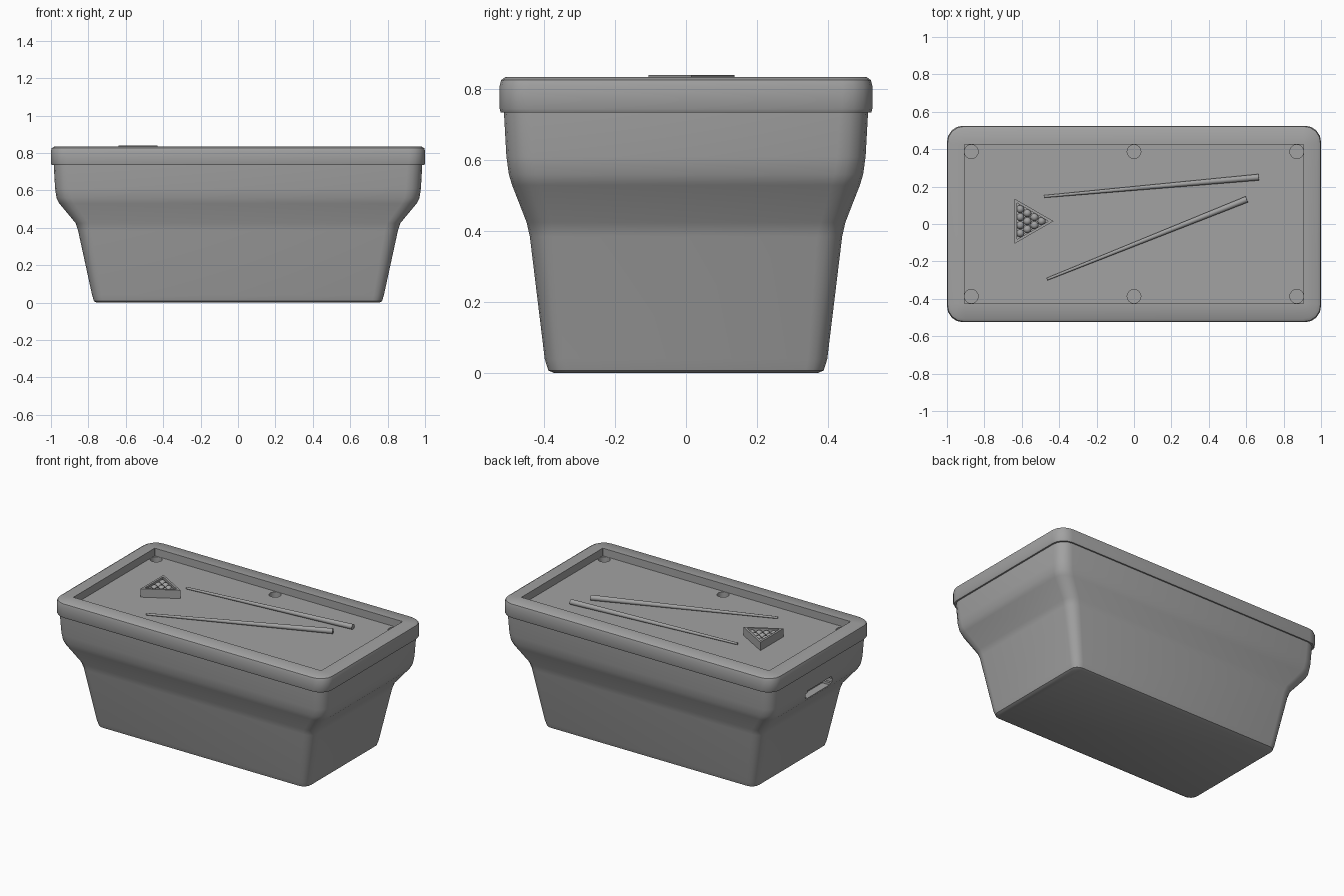
import bpy
import bmesh
from math import pi, cos, sin, radians
from mathutils import Vector

default = bpy.data.objects.get("Cube")
if default:
    bpy.data.objects.remove(default, do_unlink=True)

grey = bpy.data.materials.new("plain grey")
grey.use_nodes = True
COLOUR = (0.36, 0.36, 0.36, 1)
grey.diffuse_color = COLOUR
grey.node_tree.nodes["Principled BSDF"].inputs["Base Color"].default_value = COLOUR

FLOOR = 0.785


def make_object(name, bm, smooth=None):
    bmesh.ops.recalc_face_normals(bm, faces=bm.faces)
    mesh = bpy.data.meshes.new(name)
    bm.to_mesh(mesh)
    bm.free()
    mesh.materials.append(grey)
    obj = bpy.data.objects.new(name, mesh)
    bpy.context.collection.objects.link(obj)
    if smooth:
        smooth_object(obj, smooth)
    return obj


def smooth_object(obj, angle):
    bpy.ops.object.select_all(action="DESELECT")
    obj.select_set(True)
    bpy.context.view_layer.objects.active = obj
    bpy.ops.object.shade_smooth_by_angle(angle=radians(angle))


def rounded_ring(bm, hx, hy, z, radius, steps=4):
    """Rectangle loop with rounded corners."""
    ring = []
    for corner, (sx, sy) in enumerate(((1, 1), (-1, 1), (-1, -1), (1, -1))):
        for i in range(steps + 1):
            a = (corner + i / steps) * pi / 2
            ring.append(bm.verts.new((sx * (hx - radius) + radius * cos(a),
                                      sy * (hy - radius) + radius * sin(a), z)))
    return ring


def loft(bm, rings):
    for low, high in zip(rings, rings[1:]):
        n = len(low)
        for i in range(n):
            j = (i + 1) % n
            bm.faces.new((low[i], low[j], high[j], high[i]))
    bm.faces.new(rings[0])
    bm.faces.new(rings[-1])


def cut(target, cutter):
    cutter.hide_render = True
    mod = target.modifiers.new("cut", "BOOLEAN")
    mod.operation = "DIFFERENCE"
    mod.solver = "EXACT"
    mod.object = cutter
    bpy.context.view_layer.objects.active = target
    bpy.ops.object.modifier_apply(modifier=mod.name)
    bpy.data.objects.remove(cutter, do_unlink=True)


# Tub, overhanging rim and sunken playing bed: half x, half y, height, corner
PROFILE = [
    (0.755, 0.37, 0.0, 0.04), (0.77, 0.388, 0.008, 0.05),
    (0.78, 0.398, 0.04, 0.055), (0.855, 0.44, 0.385, 0.07),
    (0.868, 0.449, 0.425, 0.07), (0.955, 0.49, 0.53, 0.08),
    (0.97, 0.499, 0.56, 0.08), (0.978, 0.506, 0.61, 0.08),
    (0.985, 0.513, 0.735, 0.08),
    (0.995, 0.522, 0.735, 0.085), (1.0, 0.525, 0.745, 0.085),
    (1.0, 0.525, 0.81, 0.085), (0.996, 0.521, 0.826, 0.085),
    (0.98, 0.508, 0.835, 0.08),
    (0.907, 0.425, 0.835, 0.002), (0.907, 0.425, FLOOR, 0.002),
]
bm = bmesh.new()
loft(bm, [rounded_ring(bm, *row) for row in PROFILE])
tub = make_object("table_tub", bm)

# Six pockets sunk into the bed along the rails
for sy in (-1, 1):
    for x in (-0.87, 0, 0.87):
        bm = bmesh.new()
        bmesh.ops.create_cone(bm, cap_ends=True, segments=16, radius1=0.037,
                              radius2=0.037, depth=0.1)
        bmesh.ops.translate(bm, vec=(x, sy * 0.387, FLOOR), verts=bm.verts)
        cut(tub, make_object("pocket_cutter", bm))

# Grip slot in one end
bm = bmesh.new()
bmesh.ops.create_cube(bm, size=1)
bmesh.ops.scale(bm, vec=(0.12, 0.28, 0.06), verts=bm.verts)
bmesh.ops.translate(bm, vec=(-0.97, 0, 0.575), verts=bm.verts)
bmesh.ops.bevel(bm, geom=[e for e in bm.edges
                          if abs(e.verts[0].co.x - e.verts[1].co.x) > 0.1],
                offset=0.015, segments=2, affect="EDGES")
cut(tub, make_object("grip_cutter", bm))
smooth_object(tub, 35)


# Tapered cues lying on the bed
def make_cue(name, tip, butt):
    thin, thick = 0.007, 0.017
    a = Vector((*tip, FLOOR + thin))
    b = Vector((*butt, FLOOR + thick))
    bm = bmesh.new()
    bmesh.ops.create_cone(bm, cap_ends=True, segments=16, radius1=thin,
                          radius2=thick, depth=(b - a).length)
    cue = make_object(name, bm, 40)
    cue.rotation_mode = "QUATERNION"
    cue.rotation_quaternion = (b - a).to_track_quat("Z", "Y")
    cue.location = (a + b) / 2


make_cue("back_cue", (-0.48, 0.147), (0.667, 0.25))
make_cue("front_cue", (-0.465, -0.295), (0.603, 0.132))

# Triangular rack frame
RACK = Vector((-0.57, 0.015, 0))


def triangle(bm, radius, z):
    return [bm.verts.new(RACK + Vector((radius * cos(a), radius * sin(a), z)))
            for a in (0, 2 * pi / 3, 4 * pi / 3)]


bm = bmesh.new()
loops = [triangle(bm, r, z) for r, z in
         ((0.14, FLOOR), (0.14, 0.84), (0.112, 0.84), (0.112, FLOOR))]
for k in range(4):
    a, b = loops[k], loops[(k + 1) % 4]
    for i in range(3):
        j = (i + 1) % 3
        bm.faces.new((a[i], a[j], b[j], b[i]))
make_object("rack_frame", bm)

# Ten balls in rows of four, three, two and one
ball_radius = 0.0215
bm = bmesh.new()
for row in range(4):
    count = 4 - row
    for i in range(count):
        ball = bmesh.ops.create_uvsphere(bm, u_segments=16, v_segments=10,
                                         radius=ball_radius)
        place = RACK + Vector((-0.038 + row * 0.038,
                               (i - (count - 1) / 2) * 2 * ball_radius,
                               FLOOR + 0.03))
        bmesh.ops.translate(bm, vec=place, verts=ball["verts"])
make_object("balls", bm, 60)
